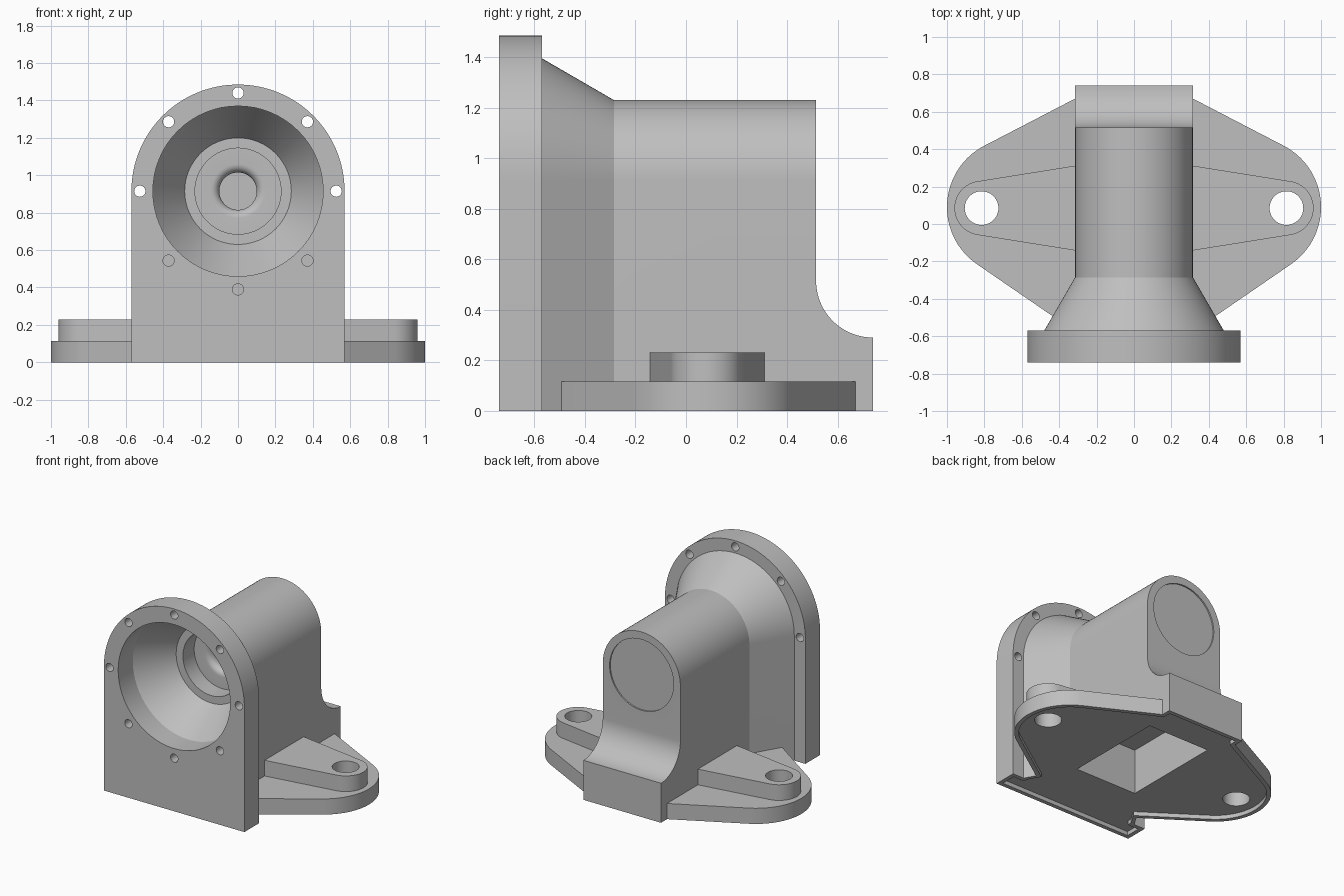
import bpy, bmesh, math
from math import sin, cos, pi

if "Cube" in bpy.data.objects:
    bpy.data.objects.remove(bpy.data.objects["Cube"], do_unlink=True)

AXIS_Z = 0.915      # height of the bore axis
FRONT, BACK = -0.74, 0.74

metal = bpy.data.materials.new("grey_metal")
metal.use_nodes = True
GREY = (0.52, 0.52, 0.52, 1)
metal.diffuse_color = GREY
metal.node_tree.nodes["Principled BSDF"].inputs["Base Color"].default_value = GREY


def loft(name, rings):
    """Closed solid through matching rings of points."""
    bm = bmesh.new()
    loops = [[bm.verts.new(p) for p in ring] for ring in rings]
    n = len(loops[0])
    for a, b in zip(loops, loops[1:]):
        for i in range(n):
            j = (i + 1) % n
            bm.faces.new((a[i], a[j], b[j], b[i]))
    bm.faces.new(loops[0])
    bm.faces.new(loops[-1])
    bmesh.ops.recalc_face_normals(bm, faces=bm.faces)
    mesh = bpy.data.meshes.new(name)
    bm.to_mesh(mesh)
    bm.free()
    obj = bpy.data.objects.new(name, mesh)
    bpy.context.collection.objects.link(obj)
    mesh.materials.append(metal)
    return obj


def prism(name, outline, z0, z1):
    return loft(name, [[(x, y, z) for x, y in outline] for z in (z0, z1)])


def arc(cx, cy, r, start, end, n=24):
    angles = [math.radians(start + (end - start) * i / n) for i in range(n + 1)]
    return [(cx + r * cos(a), cy + r * sin(a)) for a in angles]


def arch(r, y):
    """Upright arch section: half circle on straight legs down to the ground."""
    pts = [(r, 0)] + arc(0, AXIS_Z, r, 0, 180, 64) + [(-r, 0)]
    return [(x, y, z) for x, z in pts]


def lathe(name, profile, x=0, z=AXIS_Z, n=64):
    """Turned solid along y from (radius, y) pairs."""
    return loft(name, [[(x + px, y, z + pz) for px, pz in arc(0, 0, r, 0, 360, n)[:-1]]
                       for r, y in profile])


def mirrored(half):
    return half + [(-x, y) for x, y in reversed(half)]


def combine(target, tool, operation):
    mod = target.modifiers.new(tool.name, "BOOLEAN")
    mod.operation = operation
    mod.solver = "EXACT"
    mod.object = tool
    bpy.context.view_layer.objects.active = target
    bpy.ops.object.modifier_apply(modifier=mod.name)
    bpy.data.objects.remove(tool, do_unlink=True)


# --- Solid parts ---
housing = loft("bearing_housing", [arch(0.48, -0.57), arch(0.315, -0.285), arch(0.315, 0.515)])
flange = loft("front_flange", [arch(0.57, FRONT), arch(0.57, -0.57)])

# Rear foot with a concave sweep up to the back face
sweep = arc(BACK, 0.515, 0.225, 180, 270)
foot_outline = [(0.515, 0)] + sweep + [(BACK, 0)]
foot = loft("rear_foot", [[(x, y, z) for y, z in foot_outline] for x in (-0.315, 0.315)])

# Mounting plate and the raised pads on its ears
plate = prism("mounting_plate", mirrored(
    [(0.4, -0.517)] + arc(0.63, 0.09, 0.37, -56.3, 63.2, 40) + [(0.3, 0.678)]), 0, 0.115)
solids = [flange, foot, plate]
for side in (1, -1):
    pad = [(0.2, -0.16)] + arc(0.815, 0.085, 0.145, -81.5, 81.5, 32) + [(0.2, 0.33)]
    solids.append(prism("ear_pad", [(side * x, y) for x, y in pad], 0.05, 0.23))
for part in solids:
    combine(housing, part, "UNION")

# --- Cut-outs ---
cutters = []
# Stepped bore with a rounded inner lip
lip = [(0.145 - 0.045 * sin(t * pi / 16), -0.135 - 0.045 * cos(t * pi / 16)) for t in range(9)]
lip = [(0.1 + 0.045 * (1 - sin(t * pi / 16)), -0.18 + 0.045 * (1 - cos(t * pi / 16)))
       for t in range(9)]
cutters.append(lathe("bore", [(0.455, FRONT - 0.1), (0.455, -0.57), (0.285, -0.31),
                              (0.23, -0.31), (0.23, -0.18)] + lip + [(0.1, 0.4)]))
# Shallow round recess in the back face
cutters.append(lathe("back_recess", [(0.26, 0.505), (0.26, 0.6)]))
# Ring of flange bolt holes
for i in range(8):
    a = i * pi / 4
    cutters.append(lathe("bolt_hole", [(0.03, FRONT - 0.1), (0.03, -0.565)],
                         0.525 * cos(a), AXIS_Z + 0.525 * sin(a), 24))
# Ear mounting holes
for side in (1, -1):
    cutters.append(prism("ear_hole", arc(side * 0.815, 0.085, 0.09, 0, 360, 48)[:-1], -0.1, 0.4))
# Hollow underside inside a thin rim, with a deeper pocket
rim = 0.03
cutters.append(prism("under_flange", mirrored([(0.54, FRONT + rim), (0.54, -0.6)]), -0.1, rim))
cutters.append(prism("under_body", mirrored(
    [(0.45, -0.65), (0.45, -0.57), (0.285, -0.28), (0.285, BACK - rim)]), -0.1, rim))
cutters.append(prism("under_plate", mirrored(
    [(0.38, -0.494)] + arc(0.63, 0.09, 0.34, -56.3, 63.2, 40) + [(0.27, 0.658)]), -0.1, rim))
cutters.append(prism("under_pocket", mirrored([(0.25, -0.29), (0.25, 0.46)]), -0.1, 0.36))
for tool in cutters:
    combine(housing, tool, "DIFFERENCE")

# --- Shading ---
bpy.ops.object.select_all(action="DESELECT")
housing.select_set(True)
bpy.context.view_layer.objects.active = housing
bpy.ops.object.shade_smooth_by_angle(angle=math.radians(25))
